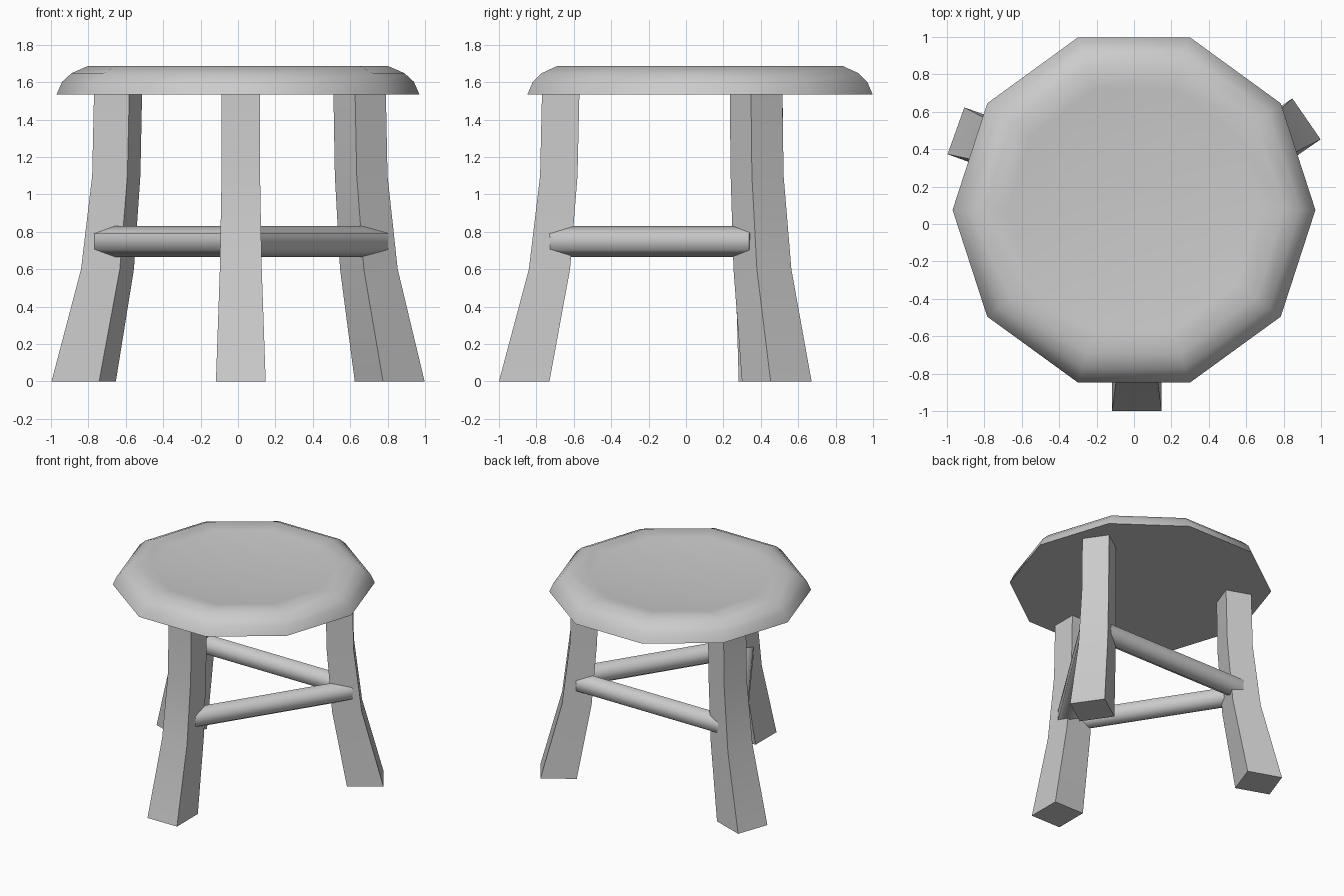
import bpy, bmesh
from math import cos, sin, pi, radians
from mathutils import Vector

if "Cube" in bpy.data.objects:
    bpy.data.objects.remove(bpy.data.objects["Cube"])


def skin(name, rings, angle):
    """Bridge a stack of closed rings into a capped solid and shade it by angle."""
    bm = bmesh.new()
    loops = [[bm.verts.new(p) for p in ring] for ring in rings]
    n = len(loops[0])
    for a, b in zip(loops, loops[1:]):
        for i in range(n):
            j = (i + 1) % n
            bm.faces.new((a[i], a[j], b[j], b[i]))
    bm.faces.new(loops[0][::-1])
    bm.faces.new(loops[-1])
    bmesh.ops.recalc_face_normals(bm, faces=bm.faces)
    mesh = bpy.data.meshes.new(name)
    bm.to_mesh(mesh)
    bm.free()
    obj = bpy.data.objects.new(name, mesh)
    bpy.context.collection.objects.link(obj)
    bpy.ops.object.select_all(action='DESELECT')
    obj.select_set(True)
    bpy.context.view_layer.objects.active = obj
    bpy.ops.object.shade_smooth_by_angle(angle=radians(angle))
    return obj


# Seat: ten-sided, rounded rim and shallow dished top (radius, height)
SEAT = [(0.97, 1.535), (0.94, 1.602), (0.89, 1.648), (0.805, 1.685),
        (0.68, 1.67), (0.35, 1.652), (0.08, 1.645)]
skin("seat", [[(r * cos(i * pi / 5), 0.075 + r * sin(i * pi / 5), z)
               for i in range(10)] for r, z in SEAT], 60)

# Leg section: height, outer offset, inner offset, half width
LEG = [(0.0, 0.0, -0.27, 0.133), (0.6, -0.16, -0.38, 0.112),
       (1.1, -0.22, -0.42, 0.103), (1.54, -0.23, -0.43, 0.102)]


def leg(name, foot, angle):
    out = Vector((cos(radians(angle)), sin(radians(angle)), 0))
    side = Vector((-out.y, out.x, 0))
    base = Vector((*foot, 0))
    rings = []
    for z, o, i, w in LEG:
        c = base + Vector((0, 0, z))
        rings.append([c + out * o + side * w, c + out * i + side * w,
                      c + out * i - side * w, c + out * o - side * w])
    skin(name, rings, 30)


# Three splayed legs, placed by the outer middle of the foot
leg("front_leg", (0.015, -1.0), 270)
leg("right_leg", (0.922, 0.562), 34.6)
leg("left_leg", (-0.952, 0.498), 160.3)


def rung(name, a, b):
    a, b = Vector((*a, 0.748)), Vector((*b, 0.748))
    d = (b - a).normalized()
    up = Vector((0, 0, 1))
    side = d.cross(up)
    ring = [0.083 * (cos(k * pi / 3) * up + sin(k * pi / 3) * side) for k in range(6)]
    skin(name, [[p + v for v in ring] for p in (a, b)], 65)


# Six-sided rungs joining the legs
rung("right_rung", (0.044, -0.72), (0.74, 0.375))
rung("left_rung", (-0.019, -0.72), (-0.73, 0.39))
rung("back_rung", (-0.72, 0.43), (0.72, 0.43))
